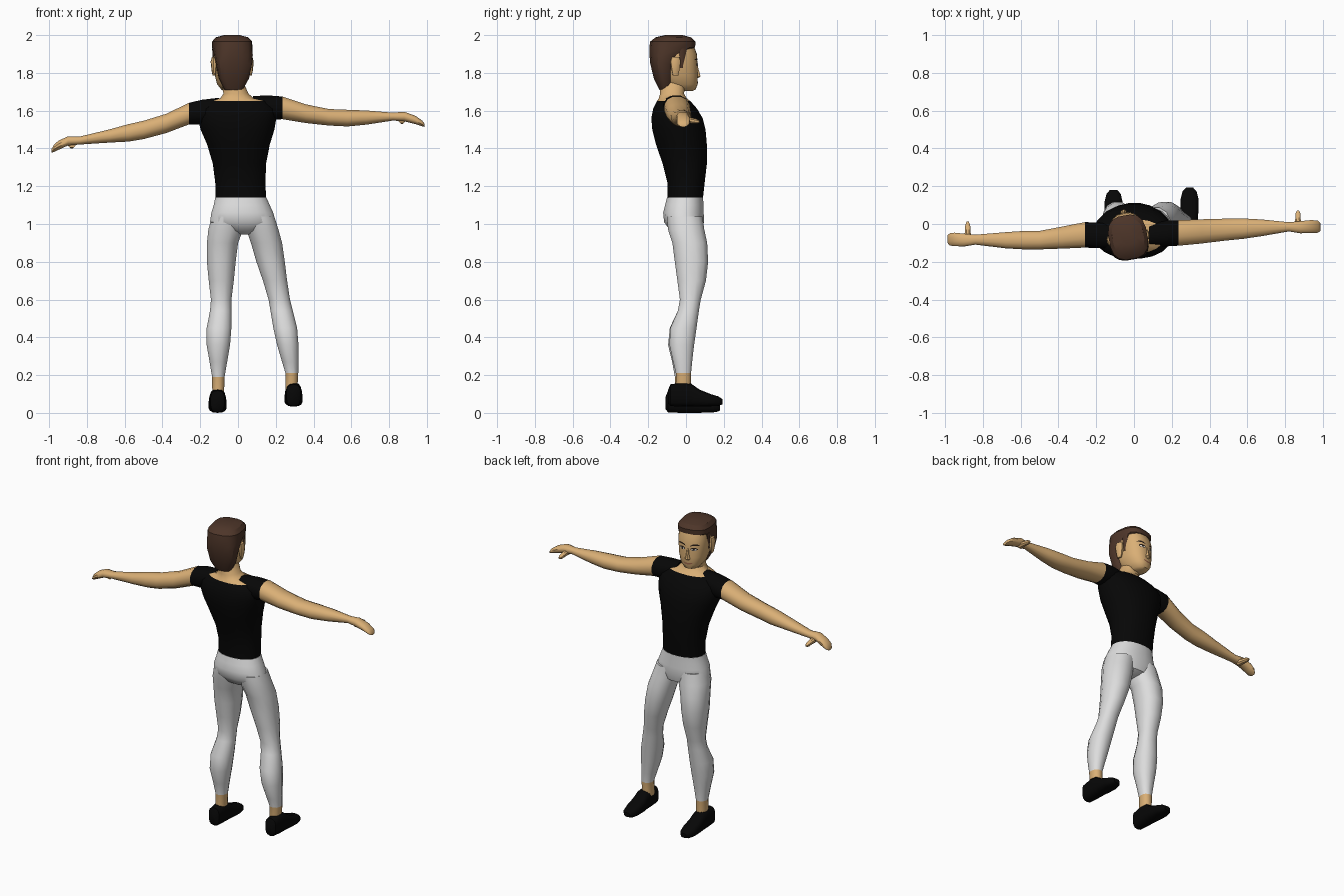
import bpy, bmesh, math
from mathutils import Matrix, Vector
from mathutils.bvhtree import BVHTree


def material(name, r, g, b):
    m = bpy.data.materials.new(name)
    m.diffuse_color = (r, g, b, 1)
    return m


SKIN = material("skin", 0.70, 0.43, 0.18)
HAIR = material("hair_brown", 0.075, 0.036, 0.022)
BLACK = material("black_cloth", 0.002, 0.002, 0.002)
WHITE = material("trouser_white", 0.72, 0.72, 0.72)
DARK = material("face_dark", 0.02, 0.012, 0.008)
EYE = material("eye_white", 0.75, 0.72, 0.66)
LIP = material("lip", 0.33, 0.13, 0.07)

# the head is turned slightly about its own vertical axis
PIVOT = Vector((-0.033, -0.06, 0))
TURN = Matrix.Translation(PIVOT) @ Matrix.Rotation(math.radians(10), 4, 'Z')


def finish(name, bm, mats, rule=None, angle=40, matrix=None):
    if matrix:
        bm.transform(matrix)
    bmesh.ops.recalc_face_normals(bm, faces=bm.faces)
    for f in bm.faces:
        f.material_index = rule(f.calc_center_median()) if rule else 0
    me = bpy.data.meshes.new(name)
    bm.to_mesh(me)
    bm.free()
    for m in mats:
        me.materials.append(m)
    ob = bpy.data.objects.new(name, me)
    bpy.context.collection.objects.link(ob)
    bpy.ops.object.select_all(action='DESELECT')
    ob.select_set(True)
    bpy.context.view_layer.objects.active = ob
    bpy.ops.object.shade_smooth_by_angle(angle=math.radians(angle))
    return ob


def loft_mesh(axis, rings, n=14, p=2.2):
    """Rings are (position, a0, a1, b0, b1): extents in the other two axes."""
    bm = bmesh.new()
    loops = []
    for t, a0, a1, b0, b1 in rings:
        loop = []
        for i in range(n):
            th = 2 * math.pi * (i + 0.5) / n
            c, s = math.cos(th), math.sin(th)
            a = (a0 + a1) / 2 + (a1 - a0) / 2 * math.copysign(abs(c) ** (2 / p), c)
            b = (b0 + b1) / 2 + (b1 - b0) / 2 * math.copysign(abs(s) ** (2 / p), s)
            co = {'x': (t, a, b), 'y': (a, t, b), 'z': (a, b, t)}[axis]
            loop.append(bm.verts.new(co))
        loops.append(loop)
    for lo, hi in zip(loops, loops[1:]):
        for i in range(n):
            j = (i + 1) % n
            bm.faces.new((lo[i], lo[j], hi[j], hi[i]))
    bm.faces.new(loops[0])
    bm.faces.new(loops[-1])
    return bm


def loft(name, axis, rings, mats, rule=None, n=14, p=2.2, angle=40, matrix=None):
    return finish(name, loft_mesh(axis, rings, n, p), mats, rule, angle, matrix)


# shirt body, running up into the neck
loft("torso_and_neck", 'z', [
    (1.13, -0.12, 0.15, -0.10, 0.09), (1.22, -0.122, 0.147, -0.10, 0.10),
    (1.32, -0.135, 0.15, -0.125, 0.112), (1.42, -0.165, 0.17, -0.16, 0.112),
    (1.50, -0.20, 0.195, -0.18, 0.105), (1.56, -0.215, 0.205, -0.185, 0.09),
    (1.61, -0.205, 0.205, -0.175, 0.06), (1.65, -0.15, 0.16, -0.155, 0.025),
    (1.665, -0.095, 0.085, -0.145, 0.005), (1.69, -0.078, 0.056, -0.138, -0.01),
    (1.75, -0.085, 0.03, -0.135, 0.0)],
    [BLACK, SKIN], lambda c: int(c.z > 1.655), n=20)

# hips
loft("trouser_hips", 'z', [
    (0.945, 0.01, 0.06, -0.05, 0.05), (0.965, -0.09, 0.15, -0.085, 0.085),
    (1.01, -0.15, 0.203, -0.117, 0.096), (1.06, -0.143, 0.188, -0.122, 0.095),
    (1.10, -0.13, 0.17, -0.112, 0.093), (1.14, -0.122, 0.152, -0.102, 0.092)],
    [WHITE], n=20)

# legs: trousers above, bare ankle below
left_leg = [
    (1.04, -0.14, 0.03, -0.105, 0.09), (0.97, -0.16, 0.03, -0.098, 0.10),
    (0.90, -0.167, 0.003, -0.075, 0.115), (0.80, -0.167, -0.01, -0.062, 0.12),
    (0.70, -0.157, -0.02, -0.048, 0.105), (0.60, -0.145, -0.033, -0.034, 0.076),
    (0.54, -0.15, -0.033, -0.045, 0.066), (0.45, -0.168, -0.033, -0.088, 0.056),
    (0.36, -0.168, -0.04, -0.097, 0.043), (0.27, -0.152, -0.056, -0.075, 0.03),
    (0.19, -0.138, -0.07, -0.06, 0.022), (0.10, -0.137, -0.073, -0.062, 0.022)]
right_leg = [
    (1.04, 0.02, 0.195, -0.105, 0.09), (0.97, 0.042, 0.217, -0.098, 0.10),
    (0.90, 0.066, 0.236, -0.075, 0.115), (0.80, 0.095, 0.25, -0.062, 0.12),
    (0.70, 0.13, 0.262, -0.048, 0.108), (0.60, 0.16, 0.277, -0.034, 0.08),
    (0.54, 0.17, 0.292, -0.045, 0.07), (0.45, 0.185, 0.315, -0.085, 0.058),
    (0.36, 0.205, 0.322, -0.09, 0.045), (0.27, 0.232, 0.322, -0.07, 0.034),
    (0.21, 0.25, 0.32, -0.055, 0.028), (0.12, 0.25, 0.315, -0.056, 0.026)]
for side, rings in (("left", left_leg), ("right", right_leg)):
    cuff = rings[-2][0]
    loft(side + "_leg", 'z', rings, [WHITE, SKIN],
         lambda c, cuff=cuff: int(c.z < cuff), n=12)

# shoes, heel to toe: (y, half width, bottom, top)
SHOE = [(-0.108, 0.022, 0.02, 0.085), (-0.095, 0.038, 0.003, 0.118),
        (-0.03, 0.043, 0.0, 0.128), (0.015, 0.045, 0.0, 0.122),
        (0.06, 0.048, 0.0, 0.09), (0.12, 0.048, 0.002, 0.066),
        (0.16, 0.038, 0.004, 0.054), (0.18, 0.02, 0.012, 0.04)]
for side, x, dy, dz in (("left", -0.108, 0, 0), ("right", 0.294, 0.012, 0.033)):
    loft(side + "_shoe", 'y',
         [(y + dy, x - w, x + w, lo + dz, hi + dz) for y, w, lo, hi in SHOE],
         [BLACK], p=2.8)

# arms: short sleeve, bare arm and flat hand
left_arm = [
    (-0.10, -0.13, 0.0, 1.55, 1.67), (-0.19, -0.13, 0.01, 1.525, 1.66),
    (-0.26, -0.127, 0.012, 1.525, 1.643), (-0.38, -0.132, -0.012, 1.48, 1.585),
    (-0.50, -0.136, -0.035, 1.448, 1.548), (-0.58, -0.136, -0.035, 1.435, 1.53),
    (-0.68, -0.13, -0.042, 1.43, 1.502), (-0.84, -0.11, -0.056, 1.42, 1.463),
    (-0.90, -0.12, -0.05, 1.415, 1.465), (-0.95, -0.118, -0.045, 1.392, 1.442),
    (-0.975, -0.115, -0.048, 1.38, 1.42), (-0.988, -0.10, -0.06, 1.378, 1.395)]
right_arm = [
    (0.08, -0.12, 0.0, 1.57, 1.68), (0.17, -0.12, 0.02, 1.55, 1.682),
    (0.235, -0.117, 0.022, 1.553, 1.677), (0.36, -0.105, 0.027, 1.533, 1.635),
    (0.48, -0.09, 0.03, 1.52, 1.61), (0.58, -0.08, 0.031, 1.515, 1.606),
    (0.68, -0.065, 0.025, 1.525, 1.602), (0.82, -0.04, 0.01, 1.547, 1.59),
    (0.88, -0.05, 0.016, 1.543, 1.595), (0.94, -0.05, 0.022, 1.528, 1.573),
    (0.975, -0.047, 0.018, 1.517, 1.548), (0.988, -0.035, 0.005, 1.514, 1.53)]
for side, rings in (("left", left_arm), ("right", right_arm)):
    sleeve = abs(rings[2][0])
    loft(side + "_arm", 'x', rings, [BLACK, SKIN],
         lambda c, s=sleeve: int(abs(c.x) > s), n=12)
for side, x, y, z in (("left", -0.88, -0.08, 1.425), ("right", 0.868, -0.02, 1.555)):
    loft(side + "_thumb", 'y', [
        (y + d, x - w, x + w, z - w - d * 0.15, z + w - d * 0.15)
        for d, w in ((0, 0.022), (0.04, 0.016), (0.075, 0.014), (0.092, 0.006))],
        [SKIN], n=8)

# head, in its own frame (x and y measured from the pivot)
head_bm = loft_mesh('z', [
    (1.703, -0.03, 0.03, 0.02, 0.092), (1.712, -0.046, 0.046, -0.02, 0.112),
    (1.74, -0.07, 0.07, -0.05, 0.122), (1.79, -0.086, 0.086, -0.08, 0.122),
    (1.85, -0.093, 0.093, -0.09, 0.12), (1.90, -0.094, 0.094, -0.09, 0.117),
    (1.95, -0.09, 0.09, -0.08, 0.098)], 24, 2.4)
face_tree = BVHTree.FromBMesh(head_bm)
finish("head", head_bm, [SKIN], matrix=TURN)

# hair: nape, crown and straight front fringe
loft("hair", 'z', [
    (1.71, -0.048, 0.048, -0.08, -0.025), (1.77, -0.08, 0.08, -0.108, -0.02),
    (1.85, -0.096, 0.096, -0.127, -0.01), (1.895, -0.101, 0.101, -0.131, 0.03),
    (1.935, -0.103, 0.103, -0.132, 0.106), (1.965, -0.103, 0.103, -0.128, 0.108),
    (1.988, -0.084, 0.084, -0.10, 0.085), (2.0, -0.04, 0.04, -0.05, 0.04)],
    [HAIR], n=16, p=2.8, angle=30, matrix=TURN)

# nose
loft("nose", 'z', [
    (1.772, -0.012, 0.012, 0.105, 0.126), (1.782, -0.017, 0.017, 0.105, 0.139),
    (1.80, -0.011, 0.011, 0.105, 0.134), (1.845, -0.007, 0.007, 0.105, 0.122)],
    [SKIN], n=8, matrix=TURN)


def face_plate(name, mat, x, z, w, h, tilt=0.0, bend=0.0, lift=0.002):
    """Thin curved strip, laid on the front of the head."""
    bm = bmesh.new()
    rows = []
    for i in range(9):
        u = i / 4 - 1
        half = h * (max(0.04, 1 - u * u)) ** 0.5
        row = []
        for s in (-1, 1):
            px = x + w * u
            pz = z + tilt * u + bend * u * u + s * half
            hit = face_tree.ray_cast(Vector((px, 1, pz)), Vector((0, -1, 0)))[0]
            row.append(bm.verts.new((px, hit.y + lift, pz)))
        rows.append(row)
    for a, b in zip(rows, rows[1:]):
        bm.faces.new((a[0], a[1], b[1], b[0]))
    finish(name, bm, [mat], matrix=TURN)


# eyes, brows, ears and sideburns on both sides
for side, s in (("left", -1), ("right", 1)):
    face_plate(side + "_eye_outline", DARK, s * 0.038, 1.845, 0.021, 0.010)
    face_plate(side + "_eye", EYE, s * 0.038, 1.843, 0.017, 0.006, lift=0.003)
    face_plate(side + "_iris", DARK, s * 0.038, 1.844, 0.007, 0.006, lift=0.004)
    face_plate(side + "_brow", DARK, s * 0.042, 1.873, 0.026, 0.005, s * 0.002, -0.006)
    loft(side + "_ear", 'z', [
        (z, s * 0.098 - w, s * 0.098 + w, -0.025 - d, 0.0 + d)
        for z, w, d in ((1.785, 0.006, 0.002), (1.81, 0.012, 0.008),
                        (1.86, 0.017, 0.016), (1.885, 0.010, 0.008))],
        [SKIN], n=8, matrix=TURN)
    loft(side + "_sideburn", 'z', [
        (1.825, s * 0.086 - 0.008, s * 0.086 + 0.008, 0.012, 0.028),
        (1.93, s * 0.09 - 0.01, s * 0.09 + 0.01, 0.0, 0.052)],
        [HAIR], n=8, matrix=TURN)

# mouth
face_plate("mouth", LIP, 0, 1.748, 0.030, 0.005, bend=0.007)
